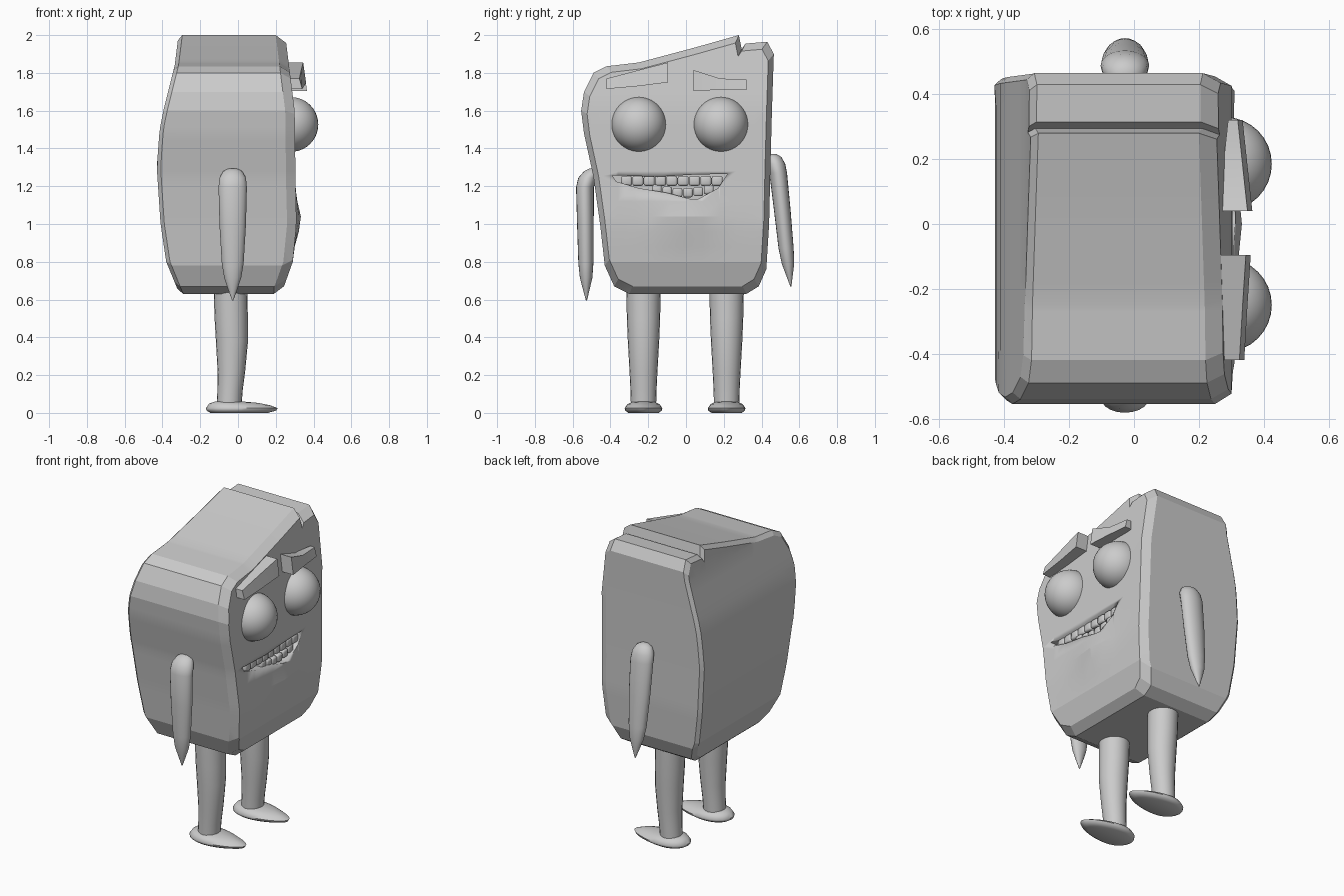
import bpy, bmesh, math
from mathutils import Vector

if "Cube" in bpy.data.objects:
    bpy.data.objects.remove(bpy.data.objects["Cube"])

GREY = (0.6, 0.6, 0.6, 1)
mat = bpy.data.materials.new("plain grey")
mat.use_nodes = True
mat.diffuse_color = GREY
mat.node_tree.nodes["Principled BSDF"].inputs["Base Color"].default_value = GREY


def finish(bm, name, angle=40):
    bmesh.ops.recalc_face_normals(bm, faces=bm.faces)
    mesh = bpy.data.meshes.new(name)
    bm.to_mesh(mesh)
    bm.free()
    ob = bpy.data.objects.new(name, mesh)
    bpy.context.collection.objects.link(ob)
    mesh.materials.append(mat)
    smooth(ob, angle)
    return ob


def smooth(ob, angle):
    bpy.ops.object.select_all(action='DESELECT')
    ob.select_set(True)
    bpy.context.view_layer.objects.active = ob
    bpy.ops.object.shade_smooth_by_angle(angle=math.radians(angle))


def loft(bm, rings):
    """Skin a list of equal-length rings and cap both ends."""
    loops = [[bm.verts.new(p) for p in ring] for ring in rings]
    for a, b in zip(loops, loops[1:]):
        for i in range(len(a)):
            j = (i + 1) % len(a)
            bm.faces.new((a[i], a[j], b[j], b[i]))
    bm.faces.new(loops[0][::-1])
    bm.faces.new(loops[-1])


def lerp(table, z):
    if z <= table[0][0]:
        return table[0][1]
    for (z0, v0), (z1, v1) in zip(table, table[1:]):
        if z <= z1:
            return v0 + (v1 - v0) * (z - z0) / (z1 - z0)
    return table[-1][1]


# Body: outline across (y, z), lofted through depth, then bowed front and back
outline = [(-.3, .63), (.32, .63), (.385, .67), (.425, .76), (.44, 1), (.447, 1.3),
           (.455, 1.6), (.465, 1.9), (.43, 1.965), (.315, 1.955), (.295, 1.925), (.28, 2),
           (.05, 1.935), (-.25, 1.855), (-.42, 1.835), (-.49, 1.8), (-.54, 1.7), (-.555, 1.6),
           (-.54, 1.48), (-.49, 1.25), (-.455, 1), (-.43, .78), (-.38, .67)]
back = [(.63, -.31), (.8, -.38), (1, -.41), (1.3, -.43), (1.5, -.415), (1.6, -.395), (1.84, -.335), (2, -.315)]
front = [(.66, .24), (.8, .29), (1, .31), (1.2, .305), (1.6, .3), (1.8, .275), (2, .25)]


def inset(k):
    return [(-.03 + (y + .03) * k, 1.3 + (z - 1.3) * k) for y, z in outline]


bm = bmesh.new()
loft(bm, [[(u, y, z) for y, z in inset(k)] for u, k in enumerate((.96, 1, 1, .94))])


def slice_mesh(axis, values):
    for v in values:
        co, no = Vector(), Vector()
        co[axis], no[axis] = v, 1
        bmesh.ops.bisect_plane(bm, geom=bm.verts[:] + bm.edges[:] + bm.faces[:],
                               plane_co=co, plane_no=no, dist=1e-4)


slice_mesh(2, [.72 + .08 * i for i in range(15)])
slice_mesh(1, [-.36 + .09 * i for i in range(9)])
for v in bm.verts:
    u, y, z = v.co
    b, f = lerp(back, z), lerp(front, z)
    chin = .025 * math.exp(-(y / .13) ** 2 - ((z - 1.02) / .09) ** 2)
    v.co.x = lerp([(0, b), (1, b + .02), (2, f - .05), (3, f + chin)], u)
bmesh.ops.triangulate(bm, faces=[f for f in bm.faces if len(f.verts) > 4])
body = finish(bm, "body", 9)

# Mouth opening cut into the face
mouth = [(-.39, 1.258), (-.15, 1.25), (.05, 1.262), (.22, 1.265), (.17, 1.19), (.06, 1.13),
         (.02, 1.133), (-.1, 1.165), (-.25, 1.19), (-.37, 1.225)]
bm = bmesh.new()
loft(bm, [[(x, y, z) for y, z in mouth] for x in (.22, .5)])
cutter = finish(bm, "mouth_cutter")
cutter.hide_render = True
cutter.hide_set(True)
mod = body.modifiers.new("mouth", 'BOOLEAN')
mod.object = cutter
mod.solver = 'EXACT'
bpy.context.view_layer.objects.active = body
bpy.ops.object.modifier_apply(modifier="mouth")
bpy.data.objects.remove(cutter)


# Teeth: two rows of rounded blocks
def tooth(name, y, z, w, h):
    bm = bmesh.new()
    bmesh.ops.create_cube(bm, size=1)
    for v in bm.verts:
        v.co = (.265 + v.co.x * .06, y + v.co.y * w, z + v.co.z * h)
    bmesh.ops.bevel(bm, geom=bm.edges[:], offset=.011, segments=2, affect='EDGES', profile=.5)
    finish(bm, name, 60)


for i in range(9):
    tooth(f"upper_tooth_{i + 1}", -.315 + i * .06, 1.228, .058, .052)
for i in range(6):
    tooth(f"lower_tooth_{i + 1}", -.155 + i * .055, 1.183 - .018 * math.sin(i * .62), .052, .05)

# Eyes
for side, y in (("right", -.25), ("left", .185)):
    bm = bmesh.new()
    bmesh.ops.create_uvsphere(bm, u_segments=32, v_segments=20, radius=.145)
    bmesh.ops.translate(bm, vec=(.28, y, 1.527), verts=bm.verts)
    finish(bm, side + "_eye")


# Eyebrows: tapered bars, each end given as y, x range, z range
def brow(name, *ends):
    bm = bmesh.new()
    loft(bm, [[(x0, y, z0), (x1, y, z0), (x1 - .015, y, z1), (x0, y, z1)]
              for y, x0, x1, z0, z1 in ends])
    finish(bm, name, 20)


brow("right_brow", (-.42, .265, .34, 1.715, 1.77), (-.25, .265, .35, 1.73, 1.815), (-.095, .26, .36, 1.75, 1.855))
brow("left_brow", (.04, .27, .365, 1.705, 1.815), (.18, .275, .35, 1.71, 1.77), (.32, .29, .335, 1.71, 1.765))


# Limbs: elliptical tubes, each section given as z, centre x, centre y, radius x, radius y
def limb(name, sections, sides=20):
    bm = bmesh.new()
    angles = [2 * math.pi * i / sides for i in range(sides)]
    loft(bm, [[(x + rx * math.cos(a), y + ry * math.sin(a), z) for a in angles]
              for z, x, y, rx, ry in sections])
    finish(bm, name, 50)


arm_shape = [(0, .02, .02), (.015, .05, .04), (.05, .07, .05), (.1, .075, .047), (.3, .07, .044),
             (.5, .058, .04), (.58, .045, .033), (.64, .025, .018), (.7, .003, .003)]


def arm(name, top, path):
    limb(name, [(top - d, -.028, lerp(path, d), rx, ry) for d, rx, ry in arm_shape])


arm("right_arm", 1.295, [(0, -.49), (.05, -.52), (.1, -.535), (.5, -.53), (.7, -.527)])
arm("left_arm", 1.37, [(0, .46), (.05, .475), (.1, .488), (.3, .51), (.5, .53), (.7, .555)])

leg_shape = [(.68, -.04, .09, .092), (.5, -.036, .088, .088), (.38, -.032, .085, .083),
             (.22, -.035, .073, .074), (.12, -.042, .067, .069), (.04, -.047, .066, .067)]
foot_shape = [(0, .8), (.012, .97), (.025, 1), (.04, .85), (.053, .6), (.06, .3)]
for side, y in (("right", -.225), ("left", .215)):
    limb(side + "_leg", [(z, x, y, rx, ry) for z, x, rx, ry in leg_shape])
    # Foot: flattened disc, rounded at the heel and drawn out at the toe
    bm = bmesh.new()
    rings = []
    for z, k in foot_shape:
        ring = []
        for i in range(24):
            a = math.pi * i / 12
            x, w = math.cos(a), math.sin(a)
            ring.append((.02 + .19 * k * x - .07 * (1 - k), y + .097 * k * w * (1 - .25 * x),
                         z + .006 * k * (1 - x) * (z > .03)))
        rings.append(ring)
    loft(bm, rings)
    finish(bm, side + "_foot", 50)
